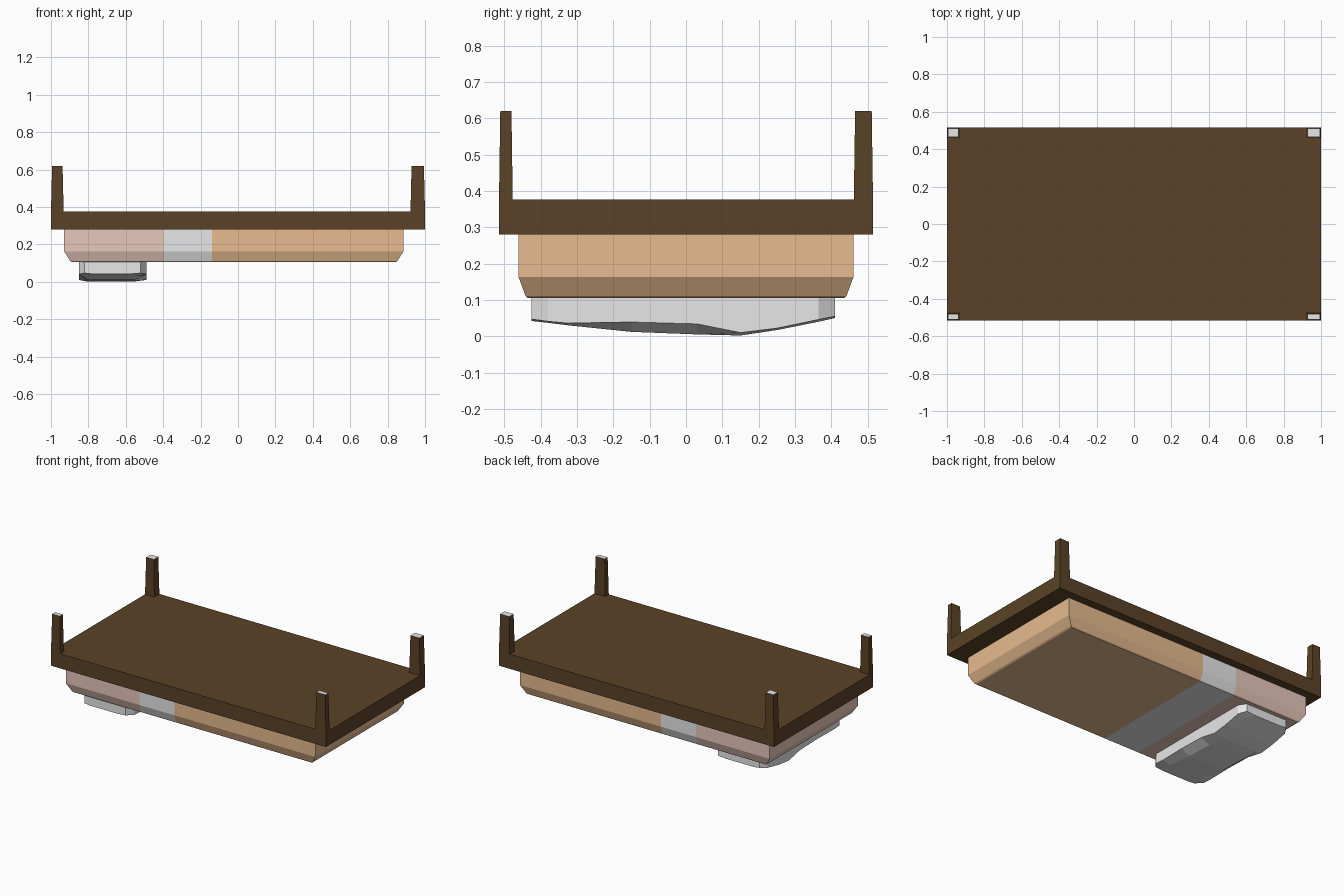
import bpy, bmesh
from mathutils import Vector

if "Cube" in bpy.data.objects:
    bpy.data.objects.remove(bpy.data.objects["Cube"])


def mat(name, rgb):
    m = bpy.data.materials.new(name)
    m.diffuse_color = (*rgb, 1)
    m.use_nodes = True
    m.node_tree.nodes["Principled BSDF"].inputs["Base Color"].default_value = m.diffuse_color
    return m


WOOD = mat("dark wood", (0.103, 0.055, 0.02))
WHITE = mat("off white", (0.8, 0.8, 0.8))
TAN = mat("tan blanket", (0.8, 0.5, 0.275))
PINK = mat("pink sheet", (0.8, 0.58, 0.5))


def finish(name, bm, mats):
    bmesh.ops.recalc_face_normals(bm, faces=bm.faces)
    me = bpy.data.meshes.new(name)
    bm.to_mesh(me)
    bm.free()
    for m in mats:
        me.materials.append(m)
    ob = bpy.data.objects.new(name, me)
    bpy.context.collection.objects.link(ob)
    return ob


def loft(rings):
    """Join closed rings of points into a capped solid."""
    bm = bmesh.new()
    vs = [[bm.verts.new(p) for p in r] for r in rings]
    n = len(vs[0])
    for a, b in zip(vs, vs[1:]):
        for i in range(n):
            j = (i + 1) % n
            bm.faces.new((a[i], a[j], b[j], b[i]))
    bm.faces.new(vs[0])
    bm.faces.new(vs[-1])
    return bm


def rect(x0, x1, y0, y1, z):
    return [(x0, y0, z), (x1, y0, z), (x1, y1, z), (x0, y1, z)]


# Frame slab
finish("bed_frame", loft([rect(-1, 1, -.515, .515, .28),
                          rect(-1, 1, -.515, .515, .376)]), [WOOD])

# Tapered legs pointing up, pale end caps
for sx, xn, wx in ((-1, "left", .068), (1, "right", .078)):
    for sy, yn, wy in ((-1, "front", .038), (1, "back", .053)):
        def ring(outer, inner, z):
            xs = sorted((sx * (1 - outer), sx * (1 - wx + inner)))
            ys = sorted((sy * (.515 - outer * .6), sy * (.515 - wy + inner * .6)))
            return rect(*xs, *ys, z)
        bm = loft([ring(0, 0, .37), ring(.006, .006, .62)])
        bm.normal_update()
        for f in bm.faces:
            f.material_index = int(f.calc_center_median().z > .61)
        finish(f"{yn}_{xn}_leg", bm, [WOOD, WHITE])

# Mattress with chamfered lower rim, coloured in bands along x
bm = loft([rect(-.93, .885, -.461, .461, .285),
           rect(-.93, .885, -.461, .461, .163),
           rect(-.897, .852, -.442, .442, .111),
           rect(-.888, .843, -.436, .436, .105)])
for x in (-.395, -.14):
    bmesh.ops.bisect_plane(bm, geom=bm.verts[:] + bm.edges[:] + bm.faces[:],
                           plane_co=Vector((x, 0, 0)), plane_no=Vector((1, 0, 0)))
for f in bm.faces:
    cx = f.calc_center_median().x
    f.material_index = 0 if cx < -.395 else 1 if cx < -.14 else 2
finish("mattress", bm, [PINK, WHITE, TAN])

# Pillow: sections along y of (y, side inset, wall bottom z, belly z)
sections = [(-.425, .03, .047, .042), (-.38, 0, .041, .037),
            (-.325, 0, .036, .030), (-.15, 0, .039, .012),
            (.03, 0, .034, .005), (.15, 0, .010, .002),
            (.25, 0, .022, .017), (.365, 0, .046, .040), (.41, .03, .055, .050)]
rings = []
for y, ins, zw, zb in sections:
    x0, x1 = -.85 + ins, -.49 - ins
    rings.append([(x0, y, .112), (x0, y, zw), (x0 + .04, y, zb),
                  (x1 - .06, y, zb), (x1, y, zw), (x1, y, .112)])
finish("pillow", loft(rings), [WHITE])
